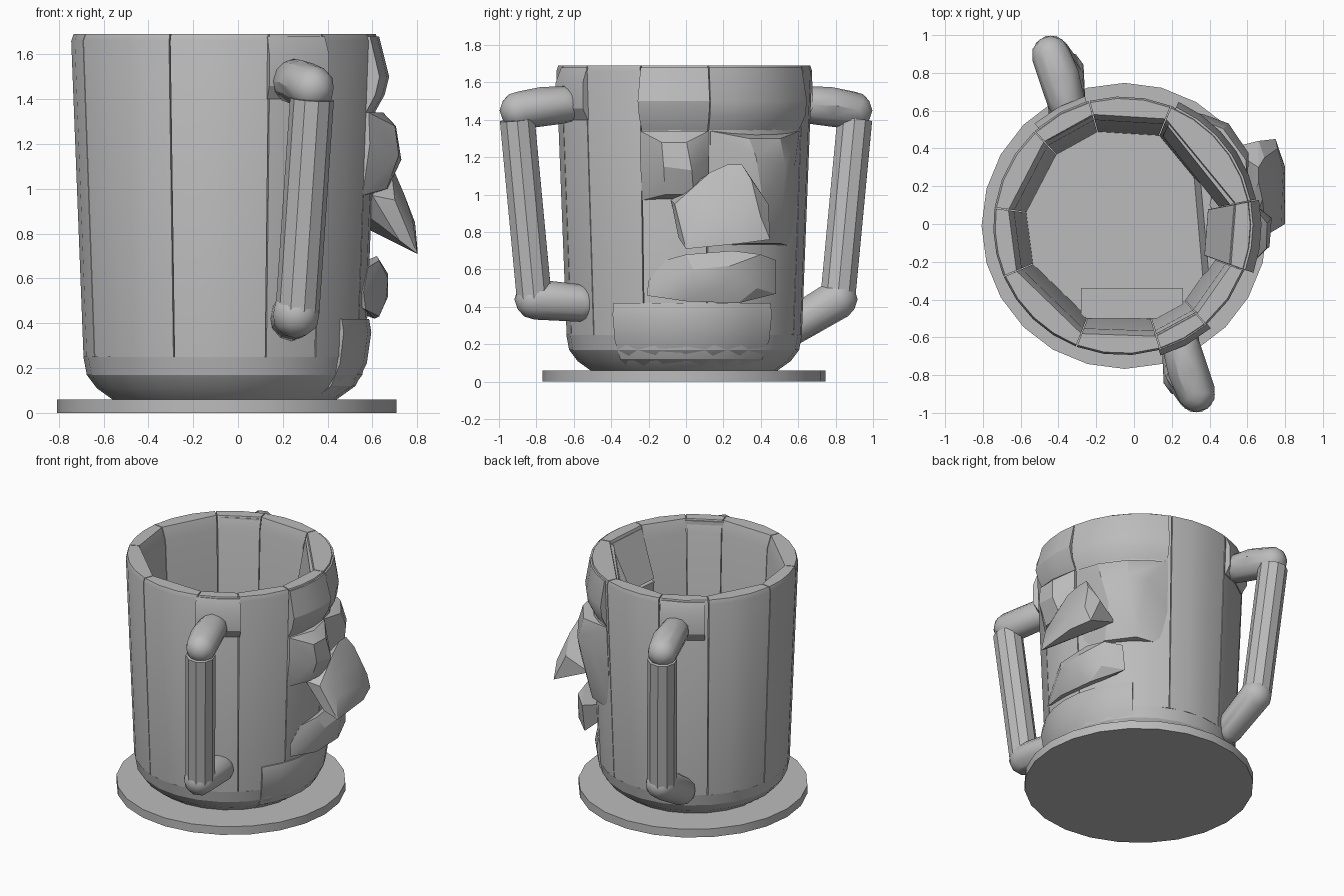
import bpy, bmesh
from math import cos, sin, radians
from mathutils import Vector

cube = bpy.data.objects.get("Cube")
if cube:
    bpy.data.objects.remove(cube)

grey = bpy.data.materials.new("plain grey")
grey.use_nodes = True
tone = (0.5, 0.5, 0.5, 1)
grey.diffuse_color = tone
grey.node_tree.nodes["Principled BSDF"].inputs["Base Color"].default_value = tone

CENTRE = Vector((-0.06, -0.01, 0))


def hull(name, points):
    """Convex block around the given points, soft where its faces nearly align."""
    bm = bmesh.new()
    for p in points:
        bm.verts.new(p)
    bmesh.ops.remove_doubles(bm, verts=bm.verts, dist=0.001)
    result = bmesh.ops.convex_hull(bm, input=bm.verts)
    loose = {g for g in result["geom_interior"] + result["geom_unused"]
             if isinstance(g, bmesh.types.BMVert)}
    bmesh.ops.delete(bm, geom=list(loose), context='VERTS')
    bmesh.ops.dissolve_limit(bm, angle_limit=radians(1), verts=bm.verts, edges=bm.edges)
    bmesh.ops.recalc_face_normals(bm, faces=bm.faces)
    mesh = bpy.data.meshes.new(name)
    bm.to_mesh(mesh)
    bm.free()
    mesh.shade_smooth()
    mesh.set_sharp_from_angle(angle=radians(24))
    mesh.materials.append(grey)
    obj = bpy.data.objects.new(name, mesh)
    bpy.context.collection.objects.link(obj)
    return obj


def polar(angle, radius, z):
    a = radians(angle)
    return CENTRE + Vector((radius * cos(a), radius * sin(a), z))


def ring(radius, z, sides):
    return [polar(360 * i / sides, radius, z) for i in range(sides)]


def sector(name, start, end, outer, inner, gap=0.25):
    """Wall piece: curved outside, one flat chord inside."""
    start, end = start + gap, end - gap
    steps = max(2, round((end - start) / 12))
    points = [polar(start + (end - start) * i / steps, r, z)
              for r, z in outer for i in range(steps + 1)]
    points += [polar(a, r, z) for r, z in inner for a in (start, end)]
    return hull(name, points)


def ball(centre, radius):
    bm = bmesh.new()
    bmesh.ops.create_icosphere(bm, subdivisions=2, radius=radius)
    points = [v.co + Vector(centre) for v in bm.verts]
    bm.free()
    return points


def bar(name, a, b, radius):
    """Straight ten-sided rod."""
    a, b = Vector(a), Vector(b)
    turn = (b - a).to_track_quat('Z', 'Y')
    rim = [turn @ Vector((radius * cos(radians(t)), radius * sin(radians(t)), 0))
           for t in range(0, 360, 36)]
    return hull(name, [end + p for end in (a, b) for p in rim])


# Round stand and cup base with the inside floor
stand = hull("stand", ring(0.757, 0, 24) + ring(0.757, 0.06, 24))
stand.location.x = 0.01
hull("cup_base", ring(0.5, 0.06, 24) + ring(0.57, 0.11, 24)
     + ring(0.615, 0.17, 24) + ring(0.63, 0.25, 24))

# Wall staves with a bevelled rim
edges = [-50, -20, 11, 68, 105, 133, 172, 203, 249, 287, 310]
wall_outer = [(0.63, 0.25), (0.685, 1.66), (0.675, 1.69)]
wall_inner = [(0.61, 1.69), (0.58, 1.6), (0.515, 0.24)]
for i in range(len(edges) - 1):
    sector(f"wall_stave_{i + 1}", edges[i], edges[i + 1], wall_outer, wall_inner)

# Raised ledge inside the cup
hull("inner_ledge", [(x, y, z) for x in (-0.28, 0.26) for y in (-0.34, -0.5)
                     for z in (0.2, 0.48)])

# Brow, eye and chin panels on the face side
sector("right_brow", -20, 11, [(0.67, 1.34), (0.715, 1.42), (0.735, 1.5), (0.69, 1.68)],
       [(0.6, 1.67), (0.46, 1.36)])
sector("left_brow", 11, 66, [(0.67, 1.34), (0.71, 1.42), (0.72, 1.5), (0.69, 1.68)],
       [(0.58, 1.67), (0.52, 1.36)])
hull("right_eye", [polar(a, r, z) for a in (-20, 11) for r, z in
                   ((0.685, 1.34), (0.69, 1.2), (0.655, 0.97), (0.46, 1.34), (0.48, 0.97))]
     + [polar(a, r, z) for a, r, z in
        ((-9, 0.77, 1.28), (1, 0.765, 1.28), (-8, 0.785, 1.15), (3, 0.79, 1.13),
         (-8, 0.73, 1.0), (4, 0.73, 1.0), (-4, 0.71, 1.34))])
hull("left_eye", [polar(a, r, z) for a in (12, 66) for r, z in
                  ((0.675, 1.34), (0.66, 1.0), (0.63, 0.72), (0.54, 1.34), (0.52, 0.72))]
     + [polar(a, r, z) for a, r, z in
        ((28, 0.74, 1.3), (44, 0.74, 1.3), (30, 0.77, 1.2), (44, 0.78, 1.16),
         (54, 0.73, 1.15), (34, 0.75, 0.98), (50, 0.72, 0.9), (48, 0.69, 0.74),
         (30, 0.68, 0.74))])
sector("chin", -36, 46, [(0.5, 0.065), (0.585, 0.12), (0.635, 0.22), (0.655, 0.36), (0.645, 0.42)],
       [(0.57, 0.42), (0.48, 0.065)])

# Nose and lower lip
hull("nose", [(0.63, 0.15, 1.1), (0.66, 0.22, 1.16), (0.66, 0.3, 1.16), (0.68, 0.13, 1.12),
              (0.69, 0.35, 1.08), (0.6, -0.08, 0.97), (0.7, -0.06, 0.95), (0.66, 0.44, 0.95),
              (0.74, 0.1, 0.98), (0.73, 0.33, 1.0), (0.76, 0.4, 0.88), (0.78, 0.02, 0.86),
              (0.79, 0.28, 0.85), (0.8, 0.3, 0.74), (0.8, 0, 0.71), (0.75, 0.45, 0.76),
              (0.72, -0.04, 0.77), (0.58, 0, 0.88), (0.5, 0.4, 0.86)])
hull("lower_lip", [(0.57, -0.21, 0.46), (0.56, -0.2, 0.54), (0.58, -0.11, 0.65),
                   (0.63, 0, 0.68), (0.62, 0.25, 0.7), (0.67, 0.04, 0.6),
                   (0.67, 0.24, 0.62), (0.67, 0.2, 0.52), (0.66, 0.02, 0.5),
                   (0.59, 0.4, 0.68), (0.5, 0.48, 0.65), (0.48, 0.48, 0.47),
                   (0.6, 0.38, 0.5), (0.63, 0, 0.43), (0.61, 0.28, 0.42), (0.4, 0.1, 0.55)])

# Two handles, one turned half a circle from the other
for side, turned, foot in (("front", False, 0.42), ("back", True, 0.29)):
    def place(x, y, z):
        return Vector((-0.11 - x, -y, z)) if turned else Vector((x, y, z))

    hull(f"{side}_handle_arm", ball(place(0.25, -0.65, 1.48), 0.1)
         + ball(place(0.28, -0.78, 1.475), 0.1) + ball(place(0.33, -0.895, 1.45), 0.102))
    bar(f"{side}_handle_grip", place(0.33, -0.902, 1.4), place(0.265, -0.812, 0.45), 0.098)
    hull(f"{side}_handle_foot", ball(place(0.26, -0.81, 0.44), 0.108)
         + ball(place(0.24, -0.56, foot), 0.1))
    start = 106 if turned else -74
    sector(f"{side}_handle_mount", start, start + 25,
           [(0.68, 1.4), (0.715, 1.46), (0.715, 1.6), (0.685, 1.68)],
           [(0.6, 1.68), (0.6, 1.4)])
